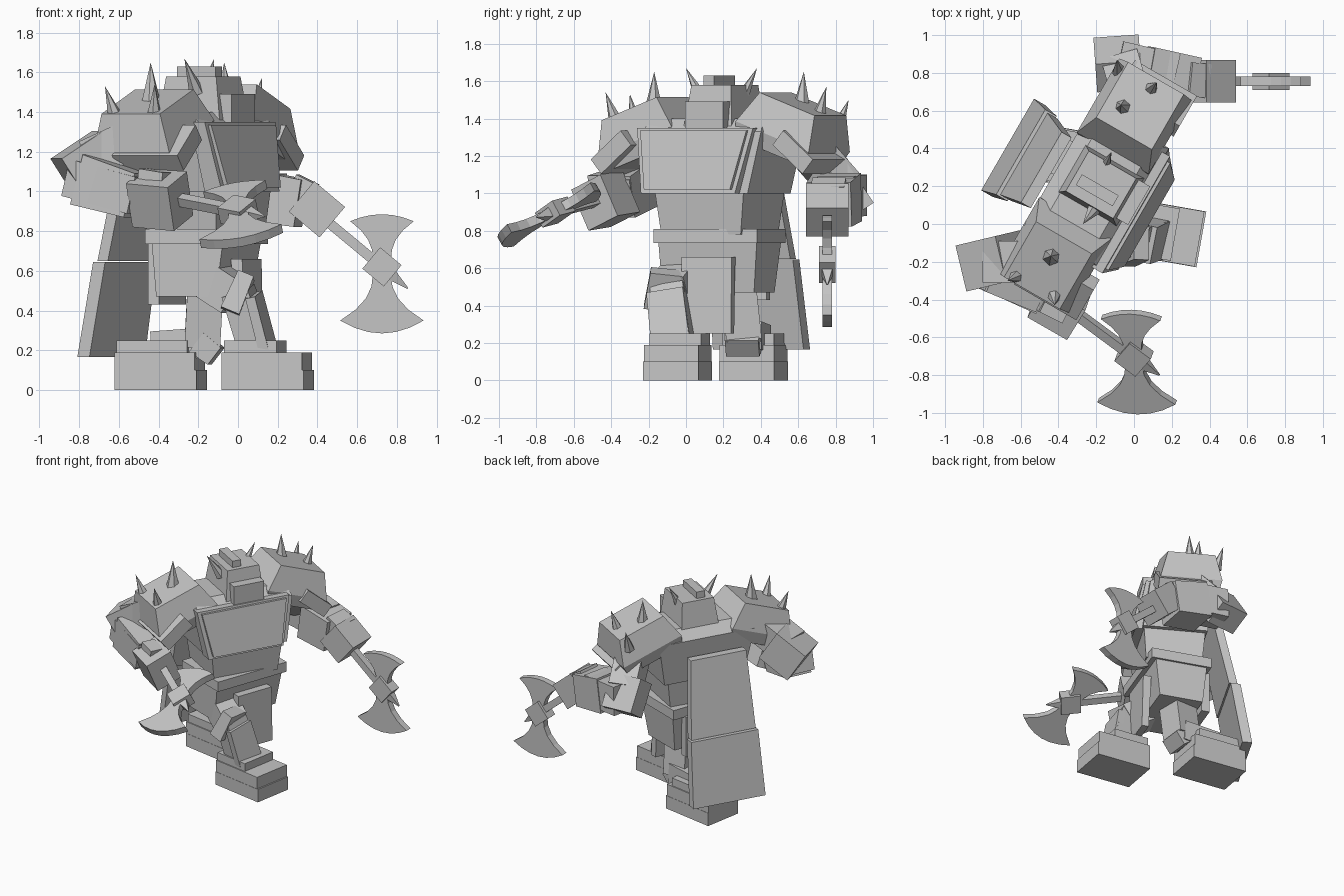
import bpy, bmesh, math
from mathutils import Matrix, Vector

if "Cube" in bpy.data.objects:
    bpy.data.objects.remove(bpy.data.objects["Cube"])

grey = bpy.data.materials.new("stone_grey")
grey.diffuse_color = (0.56, 0.56, 0.56, 1)
grey.use_nodes = True
grey.node_tree.nodes["Principled BSDF"].inputs["Base Color"].default_value = grey.diffuse_color
T = Matrix.Rotation(math.radians(-30), 4, 'Z')   # torso frame: x forward, y left
HIP = Matrix.Translation((-0.16, 0.18, 0)) @ Matrix.Rotation(math.radians(-20), 4, 'Z')
MID = 0.07                                       # torso centre line
I = Matrix.Identity(4)


def mesh(name, verts, faces, mat=I):
    bm = bmesh.new()
    vs = [bm.verts.new(mat @ Vector(v)) for v in verts]
    for f in faces:
        bm.faces.new([vs[i] for i in f])
    bmesh.ops.recalc_face_normals(bm, faces=bm.faces)
    me = bpy.data.meshes.new(name)
    bm.to_mesh(me)
    bm.free()
    me.materials.append(grey)
    ob = bpy.data.objects.new(name, me)
    bpy.context.collection.objects.link(ob)
    return ob


def loft(name, rings, mat=I):
    """Closed solid through rings of equal point count."""
    n = len(rings[0])
    faces = [list(range(n)), [i + n * (len(rings) - 1) for i in range(n)]]
    for k in range(len(rings) - 1):
        for i in range(n):
            j = (i + 1) % n
            faces.append([k * n + i, k * n + j, (k + 1) * n + j, (k + 1) * n + i])
    return mesh(name, [p for r in rings for p in r], faces, mat)


def rect(x0, x1, y0, y1, z):
    return [(x0, y0, z), (x1, y0, z), (x1, y1, z), (x0, y1, z)]


def box(name, x, y, z, mat=T):
    return loft(name, [rect(*x, *y, z[0]), rect(*x, *y, z[1])], mat)


def frame(origin, zdir, hint):
    z = Vector(zdir).normalized()
    x = (Vector(hint) - z * Vector(hint).dot(z)).normalized()
    m = Matrix((x, z.cross(x), z)).transposed().to_4x4()
    m.translation = Vector(origin)
    return m


def beam(name, a, b, w, d, taper=1.0, hint=(0, 0, 1)):
    """Box from a to b, w along the hint direction, d across it."""
    a, b = Vector(a), Vector(b)
    w, d = w / 2, d / 2
    return loft(name, [rect(-w, w, -d, d, 0),
                       rect(-w * taper, w * taper, -d * taper, d * taper, (b - a).length)],
                frame(a, b - a, hint))


def spike(name, tip, target, length=0.22, r=0.045):
    tip = Vector(tip)
    d = (Vector(target) - tip).normalized()
    ring = [(r * math.cos(i * math.pi / 3), r * math.sin(i * math.pi / 3), length) for i in range(6)]
    mesh(name, ring + [(0, 0, 0)], [list(range(6))] + [[i, (i + 1) % 6, 6] for i in range(6)],
         frame(tip, d, (1, 0.3, 0.1)))


# Chest with framed breastplate
loft("chest", [rect(-0.46, 0.0, MID - 0.31, MID + 0.31, 1.0),
               rect(-0.5, -0.04, MID - 0.37, MID + 0.37, 1.33),
               rect(-0.42, -0.12, MID - 0.34, MID + 0.34, 1.4)], T)
loft("breastplate_frame", [rect(-0.05, 0.05, MID - 0.32, MID + 0.26, 1.0),
                           rect(-0.1, -0.015, MID - 0.38, MID + 0.335, 1.35)], T)
loft("breastplate_panel", [rect(0.0, 0.07, MID - 0.29, MID + 0.24, 1.02),
                           rect(-0.06, 0.005, MID - 0.35, MID + 0.305, 1.335)], T)
# Waist and hips
loft("abdomen", [rect(-0.43, -0.03, MID - 0.24, MID + 0.25, 0.78),
                 rect(-0.45, -0.01, MID - 0.27, MID + 0.28, 1.02)], T)
box("belt", (-0.22, 0.225), (-0.295, 0.295), (0.735, 0.81), HIP)
loft("pelvis", [rect(-0.17, 0.15, -0.27, 0.25, 0.47), rect(-0.19, 0.19, -0.28, 0.28, 0.74)], HIP)
loft("loincloth", [rect(0.2, 0.25, -0.13, 0.155, 0.25), rect(0.18, 0.24, -0.13, 0.155, 0.66)], HIP)
box("rear_guard", (-0.24, -0.18), (-0.2, 0.2), (0.43, 0.74), HIP)
# Two-panel cape
loft("cape_upper", [rect(-0.69, -0.63, -0.22, 0.28, 0.65), rect(-0.575, -0.515, -0.2, 0.23, 1.21)], T)
loft("cape_lower", [rect(-0.79, -0.72, -0.25, 0.31, 0.165), rect(-0.71, -0.64, -0.23, 0.29, 0.645)], T)

# Head, face plate, crest and horns
loft("head", [rect(-0.44, -0.07, -0.06, 0.24, 1.33), rect(-0.4, -0.11, -0.03, 0.215, 1.58)], T)
box("face_plate", (-0.12, -0.025), (-0.02, 0.215), (1.34, 1.49))
box("crest", (-0.37, -0.145), (0.025, 0.09), (1.57, 1.63))
spike("horn_right", (-0.27, 0.0, 1.67), (-0.19, 0.11, 1.45), 0.2, 0.04)
spike("horn_left", (-0.12, 0.38, 1.67), (-0.17, 0.27, 1.45), 0.2, 0.04)

# Tilted shoulder armour
for sg, side, z, flap_f, flap_s in ((-1, "right", 1.335, -0.2, -0.47), (1, "left", 1.36, -0.24, 0.63)):
    m = (T @ Matrix.Translation((-0.285, MID + sg * 0.445, z))
         @ Matrix.Rotation(math.radians(-20 * sg), 4, 'X'))
    loft("pauldron_" + side, [rect(-0.2, 0.2, -0.22, 0.22, -0.15), rect(-0.22, 0.22, -0.24, 0.24, -0.06),
                              rect(-0.17, 0.17, -0.18, 0.18, 0.125)], m)
    m = (T @ Matrix.Translation((flap_f, flap_s, 1.22))
         @ Matrix.Rotation(math.radians(-40 * sg), 4, 'X'))
    box("shoulder_flap_" + side, (-0.19, 0.19), (-0.12, 0.12), (-0.05, 0.05), m)
tips = {"right": ((-0.44, -0.17, 1.65), (-0.67, -0.3, 1.53), (-0.42, -0.43, 1.54)),
        "left": ((-0.07, 0.63, 1.65), (0.12, 0.75, 1.57), (-0.09, 0.87, 1.5))}
for side, pts in tips.items():
    c = Vector((-0.43, -0.18, 0)) if side == "right" else Vector((-0.03, 0.58, 0))
    for i, p in enumerate(pts):
        aim = Vector(p).lerp(c, 0.28)
        aim.z = p[2] - 0.2
        spike("shoulder_spike_%s_%d" % (side, i), p, aim, 0.22 if i == 0 else 0.17, 0.055 if i == 0 else 0.04)


def axe(side, origin, u, v):
    """Double axe: u along the blades, v across them."""
    u, v = Vector(u).normalized(), Vector(v)
    v = (v - u * v.dot(u)).normalized()
    o = Vector(origin)
    n = u.cross(v)
    d = v * 0.77 - u * 0.64
    beam("axe_shaft_" + side, o - d * 0.5, o, 0.05, 0.05, hint=n)
    beam("axe_block_" + side, o - d * 0.07, o + d * 0.07, 0.09, 0.14, hint=n)
    loft("axe_point_" + side, [rect(-0.03, 0.03, -0.03, 0.03, 0), rect(-0.003, 0.003, -0.003, 0.003, 0.11)],
         frame(o + d * 0.06, d, n))
    m = Matrix((v, u, v.cross(u))).transposed().to_4x4()
    m.translation = o
    for sg, half, tip, edge, nm in ((1, 0.16, 0.23, 0.265, "upper"), (-1, 0.21, -0.27, -0.335, "lower")):
        # waist curve on each side, rounded cutting edge
        side_c = [(0.045 + (half - 0.045) * t ** 2.2, 0.03 * sg + (tip - 0.03 * sg) * t ** 0.9)
                  for t in (0, 0.25, 0.5, 0.75, 1)]
        arc = [(half * t, edge + (tip - edge) * t * t) for t in (0.67, 0.33, 0, -0.33, -0.67)]
        out = side_c + arc + [(-x, y) for x, y in reversed(side_c)]
        loft("axe_blade_%s_%s" % (nm, side), [[(x, y, z) for x, y in out] for z in (-0.025, 0.025)], m)


axe("left", (0.725, 0.755, 0.62), (0, 0, 1), (1, 0, 0))
axe("right", (0, -0.70, 0.9), (-0.06, 0.88, 0.46), (0.97, 0.05, 0.22))

# Left arm: out to the elbow, then forward
beam("upper_arm_left", (0.0, 0.62, 1.28), (-0.06, 0.83, 1.04), 0.2, 0.2)
beam("elbow_left", (-0.08, 0.78, 1.11), (-0.09, 0.92, 0.9), 0.18, 0.24)
beam("forearm_left", (-0.08, 0.87, 0.99), (0.22, 0.8, 0.98), 0.22, 0.2)
beam("bracer_left", (0.07, 0.81, 0.98), (0.32, 0.765, 0.94), 0.26, 0.26, 0.92)
beam("wrist_left", (0.26, 0.77, 1.0), (0.36, 0.76, 0.95), 0.19, 0.18)
beam("fist_left", (0.32, 0.755, 0.975), (0.475, 0.755, 0.845), 0.2, 0.225)
# Right arm: out and back to the elbow, then across the front
beam("upper_arm_right", (-0.5, -0.2, 1.28), (-0.76, -0.2, 1.16), 0.2, 0.22)
beam("elbow_right", (-0.64, -0.17, 1.2), (-0.85, -0.22, 1.06), 0.25, 0.25)
beam("forearm_right", (-0.83, -0.23, 1.07), (-0.5, -0.38, 0.98), 0.19, 0.19)
beam("bracer_right", (-0.77, -0.25, 1.06), (-0.51, -0.37, 0.98), 0.26, 0.21, 0.88)
beam("fist_right", (-0.5, -0.37, 0.97), (-0.29, -0.49, 0.95), 0.24, 0.2, hint=(0.1, -0.5, 0.85))
beam("fist_plate_right", (-0.48, -0.42, 1.09), (-0.36, -0.48, 1.07), 0.05, 0.1)

# Feet with heel blocks
for side, c, toe in (("right", (0.15, -0.045, 0), 0.07), ("left", (-0.39, 0.36, 0), 0.16)):
    m = Matrix.Translation(c) @ Matrix.Rotation(math.radians(-10), 4, 'Z')
    box("foot_sole_" + side, (-0.21, 0.21), (-0.15, 0.15), (0, 0.1), m)
    box("foot_" + side, (-0.21, 0.2), (-0.148, 0.148), (0.1, 0.19), m)
    box("ankle_block_" + side, (-0.2, toe), (-0.14, 0.14), (0.19, 0.25), m)
# Right leg: stepping forward
beam("thigh_right", (-0.2, 0.02, 0.6), (0.0, -0.08, 0.47), 0.19, 0.19)
beam("shin_right", (0.0, -0.09, 0.5), (0.1, -0.06, 0.2), 0.14, 0.18, 1.1, (1, -0.2, 0))
beam("greave_right", (0.08, -0.11, 0.48), (0.15, -0.08, 0.21), 0.05, 0.2, 1.05, (1, -0.2, 0))
beam("knee_cap_right", (-0.04, -0.12, 0.39), (0.04, -0.1, 0.58), 0.1, 0.21, 0.85, (1, 0, 0))
# Left leg: bent low behind
beam("thigh_left", (-0.16, 0.27, 0.6), (-0.18, 0.31, 0.22), 0.18, 0.19, 1.0, (1, 0, 0))
beam("shin_left", (-0.15, 0.31, 0.24), (-0.42, 0.36, 0.22), 0.15, 0.19)
beam("knee_cap_left", (-0.2, 0.31, 0.24), (-0.11, 0.3, 0.17), 0.12, 0.2, 0.9)
